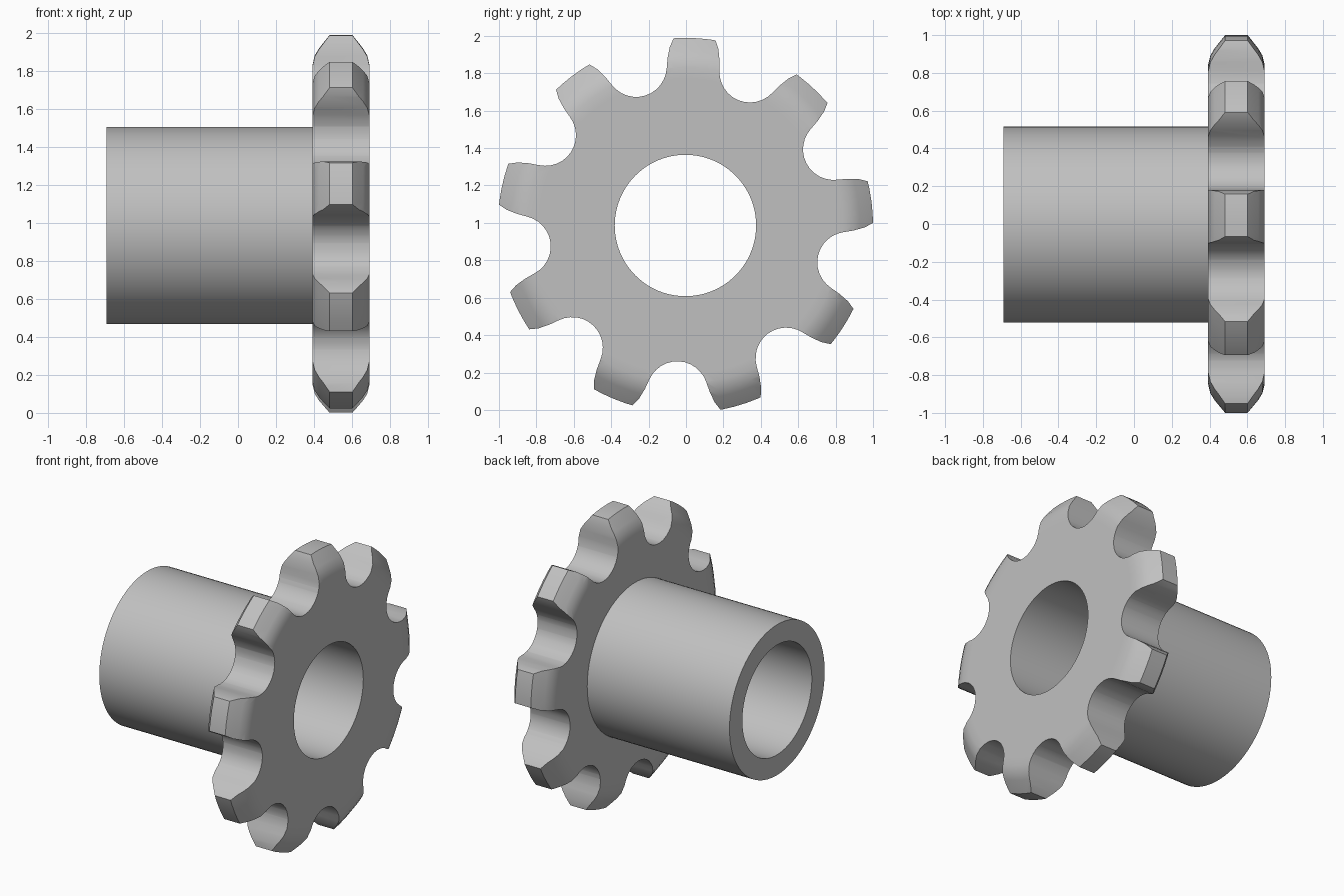
import bpy, bmesh, math
from mathutils import Matrix, Vector

cube = bpy.data.objects.get("Cube")
if cube:
    bpy.data.objects.remove(cube, do_unlink=True)

TEETH = 9
PHASE = 87.2                       # direction of the first tooth, degrees
CENTRE = Vector((0, -0.003, 0.986))
X_HUB, X_BACK, X_FACE = -0.692, 0.392, 0.692
R_BORE, R_HUB, R_LAND, R_TIP = 0.378, 0.518, 0.79, 1.003

steel = bpy.data.materials.new("plain grey steel")
steel.use_nodes = True
grey = (0.53, 0.53, 0.53, 1)
steel.diffuse_color = grey
steel.node_tree.nodes["Principled BSDF"].inputs["Base Color"].default_value = grey


def make_object(name, bm):
    bmesh.ops.recalc_face_normals(bm, faces=bm.faces)
    mesh = bpy.data.meshes.new(name)
    bm.to_mesh(mesh)
    bm.free()
    mesh.materials.append(steel)
    obj = bpy.data.objects.new(name, mesh)
    bpy.context.collection.objects.link(obj)
    return obj


def lathe_x(name, profile, steps):
    """Revolve a closed (x, radius) profile round the shaft axis."""
    bm = bmesh.new()
    verts = [bm.verts.new((x, 0, r)) for x, r in profile]
    edges = [bm.edges.new((a, b)) for a, b in zip(verts, verts[1:] + verts[:1])]
    bmesh.ops.spin(bm, geom=verts + edges, cent=(0, 0, 0), axis=(1, 0, 0),
                   angle=math.tau, steps=steps)
    bmesh.ops.remove_doubles(bm, verts=bm.verts, dist=1e-4)
    return make_object(name, bm)


# Hub and toothed disc as one turned body, with rounded rim shoulders
shoulder = [(0, 0.845), (0.012, 0.895), (0.034, 0.932), (0.09, R_TIP)]
profile = [(X_HUB, R_BORE), (X_HUB, R_HUB), (X_BACK, R_HUB), (X_BACK, R_LAND)]
profile += [(X_BACK + d, r) for d, r in shoulder]
profile += [(X_FACE - d, r) for d, r in reversed(shoulder)]
profile += [(X_FACE, R_LAND), (X_FACE, R_BORE)]
sprocket = lathe_x("sprocket", profile, 96)

# Outline of one gap: round seat plus the flanks of the teeth beside it
seat_centre, seat_radius = 0.89, 0.163
half_pitch = Matrix.Rotation(math.pi / TEETH, 2)
flank = [half_pitch @ Vector(p) for p in
         [(0.836, -0.141), (0.89, -0.139), (0.95, -0.13), (0.997, -0.112), (1.06, -0.085)]]
seat = []
for i in range(1, 12):
    a = math.radians(110 + 140 * i / 12)
    seat.append(Vector((seat_centre + seat_radius * math.cos(a), seat_radius * math.sin(a))))
gap = flank[::-1] + seat + [Vector((p.x, -p.y)) for p in flank]

# Cutter holding all the gaps
bm = bmesh.new()
for k in range(TEETH):
    turn = Matrix.Rotation(math.radians(PHASE + (k + 0.5) * 360 / TEETH), 2)
    ring = [turn @ p for p in gap]
    face = bm.faces.new([bm.verts.new((X_BACK - 0.1, p.x, p.y)) for p in ring])
    out = bmesh.ops.extrude_face_region(bm, geom=[face])
    moved = [g for g in out["geom"] if isinstance(g, bmesh.types.BMVert)]
    bmesh.ops.translate(bm, verts=moved, vec=(X_FACE - X_BACK + 0.2, 0, 0))
cutter = make_object("gap_cutter", bm)
cutter.hide_render = True

# Cut the gaps and keep the result as plain mesh
cut = sprocket.modifiers.new("tooth gaps", "BOOLEAN")
cut.operation = "DIFFERENCE"
cut.solver = "EXACT"
cut.object = cutter
bpy.context.view_layer.objects.active = sprocket
bpy.ops.object.select_all(action="DESELECT")
sprocket.select_set(True)
bpy.ops.object.modifier_apply(modifier=cut.name)
bpy.data.objects.remove(cutter, do_unlink=True)

sprocket.data.transform(Matrix.Translation(CENTRE))
bpy.ops.object.shade_smooth_by_angle(angle=math.radians(30))
